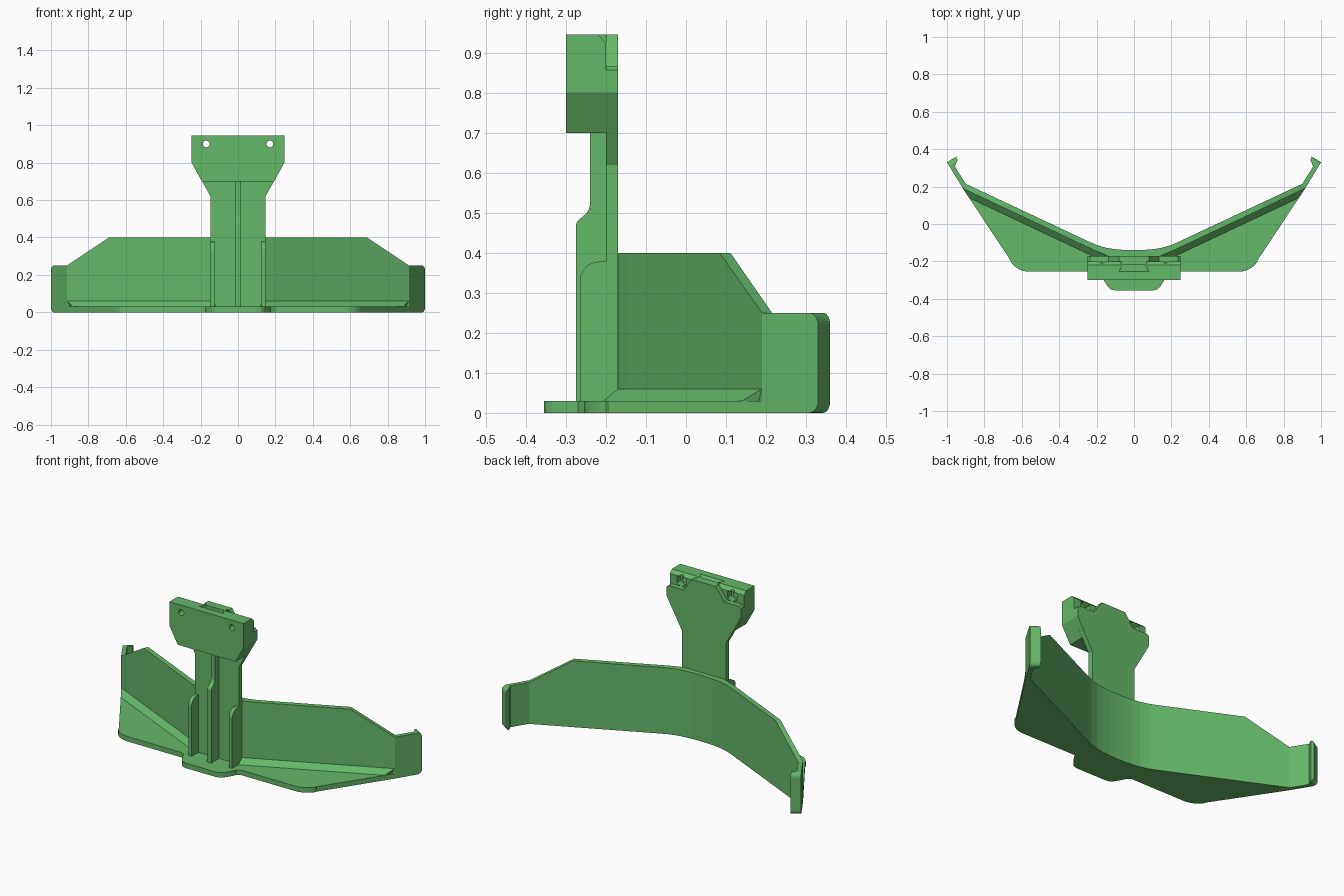
import bpy, bmesh, math

if "Cube" in bpy.data.objects:
    bpy.data.objects.remove(bpy.data.objects["Cube"])

mat = bpy.data.materials.new("green_plastic")
mat.diffuse_color = (0.13, 0.48, 0.14, 1)
mat.use_nodes = True
mat.node_tree.nodes["Principled BSDF"].inputs["Base Color"].default_value = mat.diffuse_color


def finish(name, bm):
    bmesh.ops.recalc_face_normals(bm, faces=bm.faces)
    me = bpy.data.meshes.new(name)
    bm.to_mesh(me)
    bm.free()
    me.materials.append(mat)
    ob = bpy.data.objects.new(name, me)
    bpy.context.collection.objects.link(ob)
    return ob


def prism_bm(pts, axis, lo, hi):
    """Extrude a 2D outline along an axis: z takes (x,y), y takes (x,z), x takes (y,z)."""
    place = {'z': lambda p, t: (p[0], p[1], t),
             'y': lambda p, t: (p[0], t, p[1]),
             'x': lambda p, t: (t, p[0], p[1])}[axis]
    bm = bmesh.new()
    a = [bm.verts.new(place(p, lo)) for p in pts]
    b = [bm.verts.new(place(p, hi)) for p in pts]
    n = len(pts)
    bm.faces.new(a)
    bm.faces.new(b[::-1])
    for i in range(n):
        bm.faces.new((a[i], a[(i + 1) % n], b[(i + 1) % n], b[i]))
    return bm


def prism(name, pts, axis, lo, hi):
    return finish(name, prism_bm(pts, axis, lo, hi))


def loft(name, sections):
    """Join matching cross-sections into one closed strip."""
    bm = bmesh.new()
    rings = [[bm.verts.new(p) for p in s] for s in sections]
    n = len(rings[0])
    for r, q in zip(rings, rings[1:]):
        for i in range(n):
            bm.faces.new((r[i], r[(i + 1) % n], q[(i + 1) % n], q[i]))
    bm.faces.new(rings[0])
    bm.faces.new(rings[-1][::-1])
    return finish(name, bm)


def sym(pts):
    """Close a right-half outline with its mirror image."""
    return pts + [(-x, y) for x, y in reversed(pts) if abs(x) > 1e-6]


def arc(cx, cy, r, a0, a1, n=8):
    return [(cx + r * math.cos(math.radians(a0 + (a1 - a0) * i / n)),
             cy + r * math.sin(math.radians(a0 + (a1 - a0) * i / n))) for i in range(n + 1)]


# Curved back line shared by wall and base
back = [(0, -.14), (.05, -.139), (.1, -.135), (.15, -.127), (.2, -.112), (.25, -.09)]

# Base plate with rounded wings and front tab
base = back + [(.9, .215), (.915, .19), (.66, -.195)]
base += arc(.56, -.135, .12, -33, -90)
base += [(.2, -.255), (.175, -.27), (.165, -.295), (.14, -.335), (.125, -.349), (.1, -.355)]
prism("base_plate", sym(base), 'z', 0, .03)

# Swept back wall with sloping ends
front = [(0, -.17), (.04, -.17), (.08, -.17), (.11, -.17), (.14, -.17), (.21, -.142)]
half = [(f, b, .4) for f, b in zip(front, back)]
half += [((.69, .084), (.678, .111), .4), ((.915, .19), (.9, .215), .25)]
stations = [((-f[0], f[1]), (-b[0], b[1]), t) for f, b, t in half[:0:-1]] + half
loft("back_wall", [[(*f, 0), (*b, 0), (*b, t), (*f, t)] for f, b, t in stations])

for s, side in ((1, "right"), (-1, "left")):
    # Sloped fillet between wall and base
    loft(side + "_wall_fillet", [
        [(s * .12, -.17, .06), (s * .12, -.215, .03), (s * .12, -.16, .03)],
        [(s * .15, -.17, .06), (s * .15, -.205, .03), (s * .15, -.16, .03)],
        [(s * .913, .189, .06), (s * .882, .14, .03), (s * .905, .2, .03)]])
    # Clip arm with hooked, rounded end
    arm = [(.915, .19), (1, .33), (.95, .36), (.943, .342), (.958, .308), (.9, .215)]
    bm = prism_bm([(s * x, y) for x, y in arm], 'z', 0, .25)
    ends = [e for e in bm.edges if abs(e.verts[0].co.z - e.verts[1].co.z) < .001
            and all(v.co.y > .329 and (abs(v.co.x) > .99 or v.co.y > .355) for v in e.verts)]
    bmesh.ops.bevel(bm, geom=ends, offset=.028, segments=6, profile=.5, affect='EDGES')
    finish(side + "_clip_arm", bm)
    # Outer rib on the post
    rib = [(-.19, .0), (-.265, 0), (-.265, .33)] + arc(-.217, .33, .048, 180, 90) + [(-.19, .378)]
    prism(side + "_post_rib", rib, 'x', s * .125, s * .147)

# Flat post flaring to the head, with a stepped top
post = [(.147, 0), (.147, .62), (.248, .8), (.248, .857), (.235, .867), (.135, .867), (.08, .945)]
prism("post_plate", sym(post), 'y', -.2, -.17)

# Centre rib with a curved step
rib = [(-.19, 0), (-.275, 0), (-.275, .467)] + arc(-.255, .467, .02, 180, 125, 4)
rib += arc(-.275, .522, .035, -55, 0, 5) + [(-.24, .71), (-.19, .71)]
prism("centre_rib", rib, 'x', -.014, .014)

# Mounting head
head = prism("mounting_head", sym([(.193, .7), (.248, .8), (.248, .945)]), 'y', -.3, -.2)


def cut(target, cutter):
    cutter.hide_render = True
    m = target.modifiers.new("cut", 'BOOLEAN')
    m.operation, m.solver, m.object = 'DIFFERENCE', 'EXACT', cutter
    bpy.context.view_layer.objects.active = target
    bpy.ops.object.modifier_apply(modifier=m.name)
    bpy.data.objects.remove(cutter)


# Screw holes and hexagonal nut pockets
for s in (1, -1):
    cut(head, prism("hole_cutter", arc(s * .17, .9, .018, 0, 345, 23), 'y', -.35, -.15))
    cut(head, prism("nut_cutter", arc(s * .17, .9, .036, 30, 330, 5), 'y', -.235, -.15))
    # Chamfered rear top edge beside the post
    cut(head, prism("chamfer_cutter", [(-.222, .947), (-.19, .947), (-.19, .915)],
                    'x', s * .07, s * .3))
# Sloped dovetail notch in the top of the head
cut(head, loft("notch_cutter", [
    [(s * .082, -.256, .947), (s * .06, -.22, .947), (s * .06, -.22, .89)] for s in (-1, 1)]))
